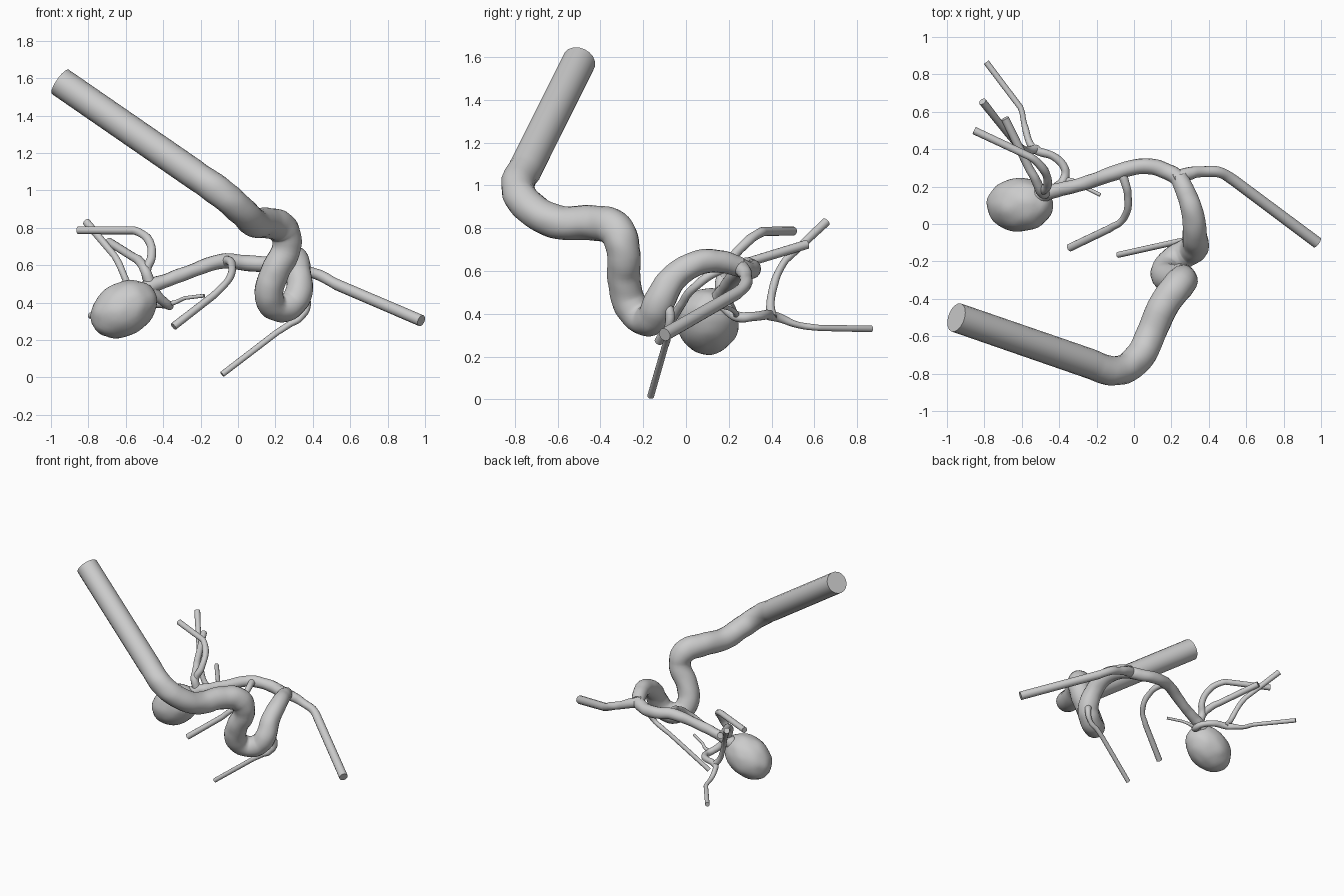
import bpy, math
from mathutils import Vector, Matrix, noise


def smooth(ob):
    bpy.ops.object.select_all(action='DESELECT')
    ob.select_set(True)
    bpy.context.view_layer.objects.active = ob
    bpy.ops.object.shade_smooth_by_angle(angle=math.radians(40))


def tube(name, pts, straight_start=False, straight_end=True, sides=5):
    """Capped round tube through (x, y, z, radius) points."""
    cu = bpy.data.curves.new(name, 'CURVE')
    cu.dimensions = '3D'
    cu.bevel_depth = 1.0
    cu.bevel_resolution = sides
    cu.resolution_u = 7
    cu.use_fill_caps = True
    sp = cu.splines.new('BEZIER')
    sp.bezier_points.add(len(pts) - 1)
    for b, p in zip(sp.bezier_points, pts):
        b.co = p[:3]
        b.radius = p[3]
        b.handle_left_type = b.handle_right_type = 'AUTO'
    # keep the cut extension pieces straight
    bp = sp.bezier_points
    if straight_start:
        bp[0].handle_right_type = bp[1].handle_left_type = 'VECTOR'
    if straight_end:
        bp[-1].handle_left_type = bp[-2].handle_right_type = 'VECTOR'
    ob = bpy.data.objects.new(name, cu)
    bpy.context.collection.objects.link(ob)
    bpy.ops.object.select_all(action='DESELECT')
    ob.select_set(True)
    bpy.context.view_layer.objects.active = ob
    bpy.ops.object.convert(target='MESH')
    ob = bpy.context.view_layer.objects.active
    ob.name = name
    # slight organic irregularity away from the straight cut ends
    cuts = [Vector(pts[0][:3]), Vector(pts[-1][:3])]
    for v in ob.data.vertices:
        if min((v.co - c).length for c in cuts) > 0.12:
            v.co += noise.noise_vector(v.co * 14) * 0.004
    smooth(ob)
    return ob


# main artery: long inlet, S-bend, loop and fork
tube("main_artery", [
    (-0.95, -0.50, 1.58, .079), (-0.24, -0.745, 1.09, .079),
    (-0.09, -0.785, 0.985, .079), (0.02, -0.72, 0.89, .079),
    (0.085, -0.60, 0.83, .079), (0.16, -0.43, 0.825, .082),
    (0.24, -0.325, 0.79, .085), (0.26, -0.295, 0.70, .078),
    (0.195, -0.29, 0.56, .077), (0.165, -0.26, 0.44, .077),
    (0.205, -0.20, 0.375, .074), (0.28, -0.155, 0.385, .076),
    (0.325, -0.125, 0.455, .074), (0.325, -0.06, 0.565, .066),
    (0.315, 0.05, 0.635, .059), (0.28, 0.16, 0.645, .053),
    (0.24, 0.25, 0.62, .047)], straight_start=True, straight_end=False, sides=7)

# the two fork arms
tube("right_branch", [
    (0.21, 0.235, 0.625, .042), (0.28, 0.265, 0.605, .036),
    (0.37, 0.28, 0.57, .029), (0.46, 0.275, 0.535, .029),
    (0.53, 0.235, 0.495, .030), (0.98, -0.10, 0.303, .031)])
tube("left_branch", [
    (0.27, 0.21, 0.635, .042), (0.20, 0.27, 0.61, .044),
    (0.05, 0.31, 0.61, .043), (-0.08, 0.28, 0.62, .041),
    (-0.26, 0.22, 0.565, .036), (-0.39, 0.185, 0.515, .036),
    (-0.46, 0.17, 0.49, .042), (-0.52, 0.15, 0.45, .05)], straight_end=False)

# thin side branches
tube("middle_side_branch", [
    (-0.07, 0.28, 0.615, .032), (-0.052, 0.235, 0.625, .023),
    (-0.03, 0.13, 0.59, .020), (-0.06, 0.025, 0.51, .019),
    (-0.13, -0.025, 0.44, .020), (-0.345, -0.127, 0.272, .021)])
tube("lower_side_branch", [
    (0.335, -0.10, 0.45, .028), (0.368, -0.075, 0.40, .022),
    (0.34, -0.085, 0.325, .018), (0.27, -0.09, 0.28, .017),
    (0.21, -0.10, 0.24, .016), (-0.085, -0.165, 0.016, .016)])

# far branches fanning out behind the bulge
tube("upper_far_branch", [
    (-0.455, 0.165, 0.48, .034), (-0.49, 0.175, 0.56, .026),
    (-0.462, 0.21, 0.65, .023), (-0.48, 0.285, 0.735, .022),
    (-0.555, 0.36, 0.785, .021), (-0.855, 0.50, 0.787, .021)])
tube("middle_far_branch", [
    (-0.47, 0.165, 0.50, .030), (-0.495, 0.17, 0.57, .027),
    (-0.525, 0.235, 0.62, .024), (-0.56, 0.30, 0.645, .022),
    (-0.69, 0.565, 0.725, .022)])
tube("far_stem", [
    (-0.47, 0.16, 0.48, .034), (-0.415, 0.195, 0.42, .026),
    (-0.37, 0.25, 0.385, .024), (-0.375, 0.305, 0.385, .022),
    (-0.43, 0.36, 0.395, .022), (-0.53, 0.40, 0.392, .023),
    (-0.56, 0.44, 0.38, .020), (-0.585, 0.53, 0.345, .016),
    (-0.61, 0.625, 0.335, .015), (-0.79, 0.865, 0.33, .016)])
tube("rising_far_branch", [
    (-0.52, 0.40, 0.385, .024), (-0.57, 0.395, 0.45, .019),
    (-0.605, 0.41, 0.535, .018), (-0.66, 0.465, 0.65, .018),
    (-0.81, 0.655, 0.83, .021)])
tube("small_twig", [
    (-0.39, 0.225, 0.39, .016), (-0.34, 0.235, 0.40, .012),
    (-0.28, 0.205, 0.425, .010), (-0.18, 0.155, 0.437, .010)])

# bulging sac at the end of the left branch
bpy.ops.mesh.primitive_ico_sphere_add(subdivisions=4, radius=1)
sac = bpy.context.object
sac.name = "bulging_sac"
form = (Matrix.Translation((-0.61, 0.103, 0.365))
        @ Matrix.Rotation(math.radians(-30), 4, 'Y')
        @ Matrix.Diagonal((0.188, 0.143, 0.142, 1)))
for v in sac.data.vertices:
    d = v.co.copy()
    v.co = form @ (d * (1 + 0.035 * noise.noise(d * 2.2) + 0.01 * noise.noise(d * 6)))
smooth(sac)
